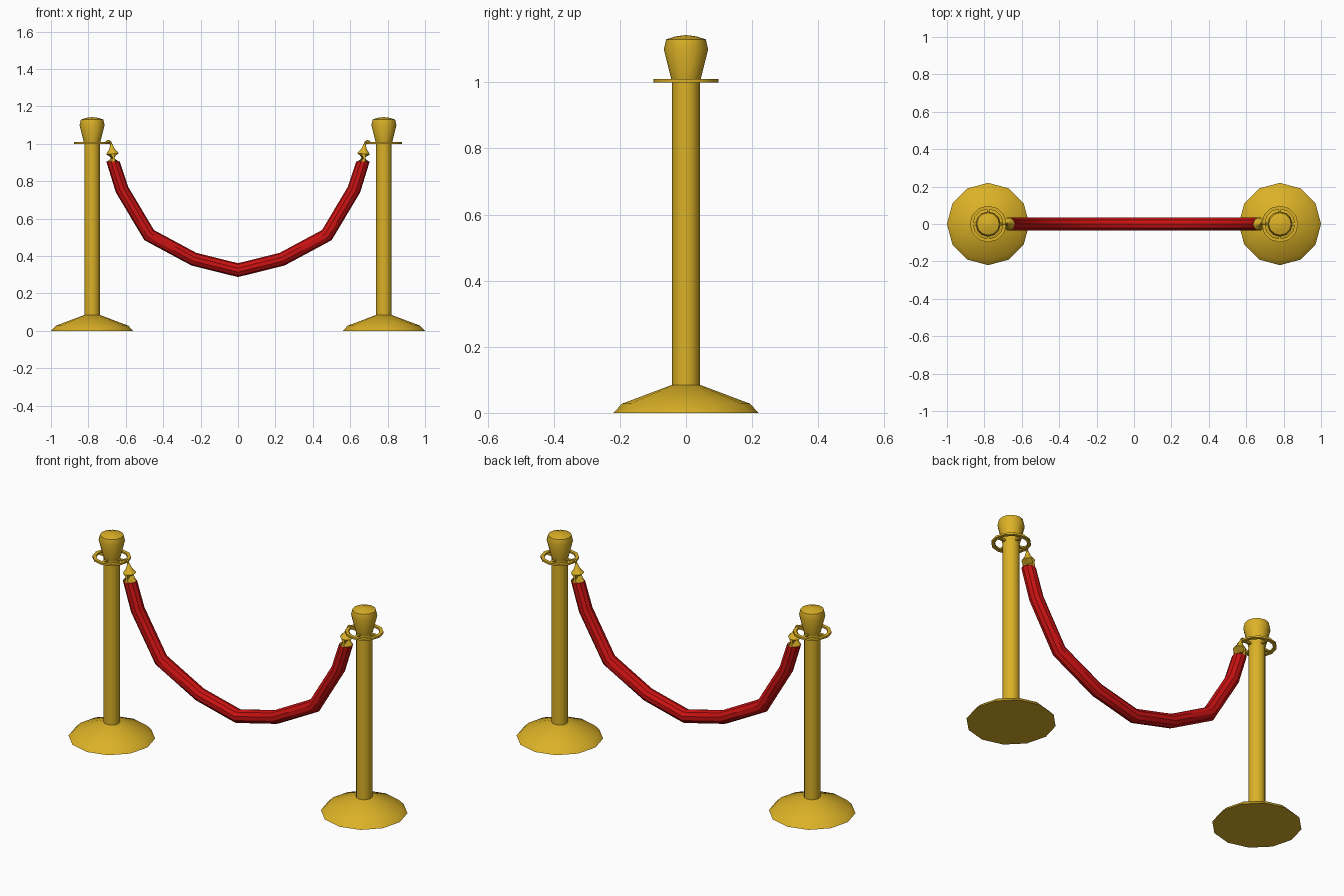
import bpy, bmesh, math
from mathutils import Vector

if "Cube" in bpy.data.objects:
    bpy.data.objects.remove(bpy.data.objects["Cube"])


def material(name, color):
    m = bpy.data.materials.new(name)
    m.diffuse_color = (*color, 1)
    m.use_nodes = True
    m.node_tree.nodes["Principled BSDF"].inputs["Base Color"].default_value = m.diffuse_color
    return m


gold = material("gold", (0.71, 0.44, 0.02))
red = material("red", (0.6, 0.006, 0.006))


def finish(bm, name, mat, angle=35):
    bmesh.ops.remove_doubles(bm, verts=bm.verts, dist=1e-5)
    bmesh.ops.recalc_face_normals(bm, faces=bm.faces)
    me = bpy.data.meshes.new(name)
    bm.to_mesh(me)
    bm.free()
    ob = bpy.data.objects.new(name, me)
    bpy.context.collection.objects.link(ob)
    me.materials.append(mat)
    bpy.ops.object.select_all(action='DESELECT')
    ob.select_set(True)
    bpy.context.view_layer.objects.active = ob
    bpy.ops.object.shade_smooth_by_angle(angle=math.radians(angle))
    return ob


def skin(bm, rings, loop=False):
    # Bridge rings of vertices; cap the ends unless the rings form a loop
    n = len(rings[0])
    pairs = list(zip(rings, rings[1:]))
    if loop:
        pairs.append((rings[-1], rings[0]))
    for a, b in pairs:
        for i in range(n):
            j = (i + 1) % n
            bm.faces.new((a[i], a[j], b[j], b[i]))
    if not loop:
        bm.faces.new(rings[0])
        bm.faces.new(rings[-1])


def lathe(name, profile, x, sides=12, loop=False, mat=gold):
    bm = bmesh.new()
    rings = [[bm.verts.new((x + r * math.cos(2 * math.pi * i / sides),
                            r * math.sin(2 * math.pi * i / sides), z))
              for i in range(sides)] for r, z in profile]
    skin(bm, rings, loop)
    return finish(bm, name, mat)


def sweep(name, path, radii, mat, sides=10, flat_ends=False):
    # Mitred tube along a path in the xz plane
    bm = bmesh.new()
    pts = [Vector((x, 0, z)) for x, z in path]
    rings = []
    for k, p in enumerate(pts):
        d0 = (p - pts[k - 1]).normalized() if k else (pts[1] - p).normalized()
        d1 = (pts[k + 1] - p).normalized() if k < len(pts) - 1 else d0
        t = (d0 + d1).normalized()
        stretch = 1 / max(0.6, t.dot(d0))
        side = Vector((-t.z, 0, t.x)) * stretch
        if flat_ends and k in (0, len(pts) - 1):
            side = Vector((1 if k == 0 else -1, 0, 0))
        r = radii[k] if isinstance(radii, list) else radii
        ring = []
        for i in range(sides):
            a = 2 * math.pi * i / sides
            ring.append(bm.verts.new(p + side * r * math.cos(a) + Vector((0, r * math.sin(a), 0))))
        rings.append(ring)
    skin(bm, rings)
    return finish(bm, name, mat)


for s, tag in ((-1, "left"), (1, "right")):
    cx = 0.78 * s
    # Weighted base, pole and finial
    lathe(tag + "_base", [(0.22, 0), (0.193, 0.028), (0.042, 0.085)], cx)
    lathe(tag + "_pole", [(0.042, 0.07), (0.042, 1.005)], cx)
    lathe(tag + "_finial", [(0.042, 1.0), (0.067, 1.1), (0.06, 1.13),
                            (0.032, 1.139), (0.001, 1.143)], cx)
    # Hanging ring with four spokes
    lathe(tag + "_ring", [(0.08, 1.0), (0.098, 1.0), (0.098, 1.01), (0.08, 1.01)], cx, 12, True)
    bm = bmesh.new()
    for k in range(4):
        a = k * math.pi / 2
        g = bmesh.ops.create_cube(bm, size=1)["verts"]
        for v in g:
            px, py = 0.06 + v.co.x * 0.055, v.co.y * 0.014
            v.co = (cx + px * math.cos(a) - py * math.sin(a),
                    px * math.sin(a) + py * math.cos(a), 1.005 + v.co.z * 0.009)
    finish(bm, tag + "_ring_spokes", gold)
    # Hook over the ring
    sweep(tag + "_hook", [(s * x, z) for x, z in
                          ((0.704, 1.005), (0.699, 1.013), (0.69, 1.014), (0.682, 1.008), (0.677, 0.985))],
          0.006, gold, 6)
    # Rope end cap
    sweep(tag + "_rope_cap", [(s * x, z) for x, z in
                              ((0.668, 0.902), (0.671, 0.947), (0.674, 0.972), (0.677, 1.0))],
          [0.036, 0.034, 0.015, 0.005], gold, 10, True)

# Sagging rope
half = [(-0.668, 0.905), (-0.62, 0.755), (-0.475, 0.512), (-0.235, 0.383)]
path = half + [(0, 0.325)] + [(-x, z) for x, z in reversed(half)]
sweep("rope", path, 0.036, red, 10, True)
